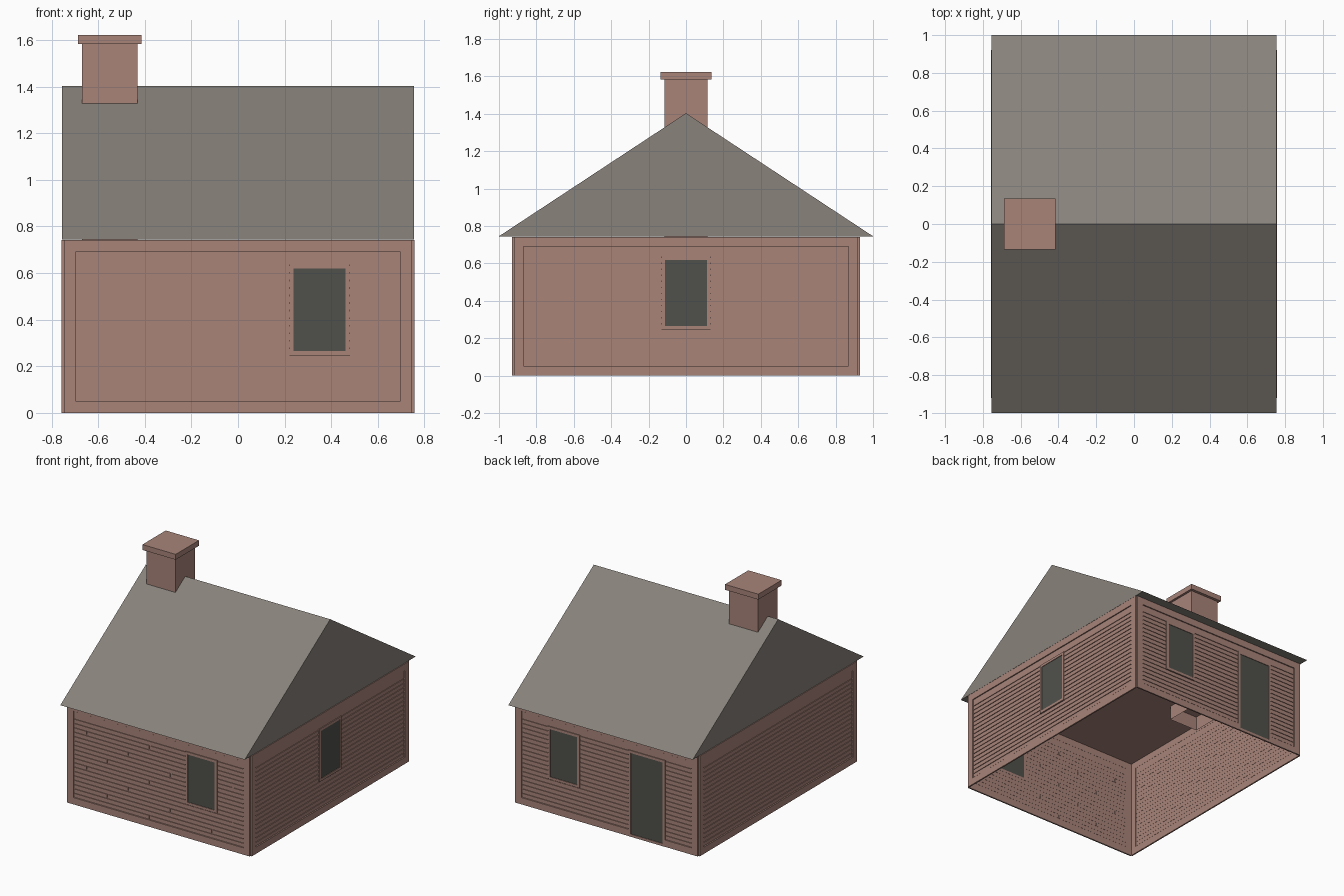
import bpy, bmesh
from math import radians
from mathutils import Matrix, Vector

if "Cube" in bpy.data.objects:
    bpy.data.objects.remove(bpy.data.objects["Cube"], do_unlink=True)


def material(name, srgb):
    m = bpy.data.materials.new(name)
    m.use_nodes = True
    c = [((v / 255 + 0.055) / 1.055) ** 2.4 for v in srgb] + [1.0]
    m.diffuse_color = c
    m.node_tree.nodes["Principled BSDF"].inputs["Base Color"].default_value = c
    return m


CLAY = material("clay_siding", (168, 132, 121))
GREY = material("grey_roofing", (136, 130, 123))
GLASS = material("dark_glass", (80, 81, 75))

HALF_X, HALF_Y, WALL_TOP = 0.747, 0.92, 0.742
TRIM, PLANK, EDGE = 0.01, 0.005, 0.05   # relief depths and trim width
ROW, ROW_START, ROWS, GAP = 0.0323, 0.055, 18, 0.007


def add_box(bm, lo, hi, open_bottom=False):
    lo, hi = Vector(lo), Vector(hi)
    mat = Matrix.Translation((lo + hi) / 2) @ Matrix.Diagonal((*(hi - lo), 1))
    verts = bmesh.ops.create_cube(bm, size=1, matrix=mat)["verts"]
    if open_bottom:
        faces = {f for v in verts for f in v.link_faces}
        bottom = min(faces, key=lambda f: f.calc_center_median().z)
        bmesh.ops.delete(bm, geom=[bottom], context="FACES_ONLY")


def finish(name, bm, mat, turn=0):
    bm.transform(Matrix.Rotation(radians(turn), 4, "Z"))
    me = bpy.data.meshes.new(name)
    bm.to_mesh(me)
    bm.free()
    me.materials.append(mat)
    ob = bpy.data.objects.new(name, me)
    bpy.context.collection.objects.link(ob)


def box_object(name, lo, hi, mat, open_bottom=False):
    bm = bmesh.new()
    add_box(bm, lo, hi, open_bottom)
    finish(name, bm, mat)


def plate(bm, dist, u0, u1, z0, z1, depth):
    """Plate on a front-facing wall plane that lies dist from the centre."""
    add_box(bm, (u0, -dist - depth, z0), (u1, -dist + 0.001, z1))


def border(bm, dist, u0, u1, z0, z1, w, depth):
    plate(bm, dist, u0, u0 + w, z0, z1, depth)
    plate(bm, dist, u1 - w, u1, z0, z1, depth)
    plate(bm, dist, u0 + w, u1 - w, z0, z0 + w, depth)
    plate(bm, dist, u0 + w, u1 - w, z1 - w, z1, depth)


def spans(u0, u1, cuts):
    """Split a run into the pieces left between the cuts."""
    for a, b in sorted(cuts):
        yield u0, a
        u0 = b
    yield u0, u1


def build_wall(name, turn, dist, half, openings, joints={}):
    # corner, top and bottom trim
    bm = bmesh.new()
    inner = half - EDGE
    for s in (-1, 1):
        a, b = sorted((s * inner, s * half))
        plate(bm, dist, a, b, 0, WALL_TOP, TRIM)
    plate(bm, dist, -inner, inner, 0.69, WALL_TOP, TRIM)
    doors = [(o[1], o[2]) for o in openings if o[3] == 0]
    for a, b in spans(-inner, inner, doors):
        plate(bm, dist, a, b, 0, EDGE, TRIM)
    finish(name + "_trim", bm, CLAY, turn)

    # horizontal planks, broken at openings and joints
    bm = bmesh.new()
    for r in range(ROWS):
        z0 = ROW_START + r * ROW
        mid = z0 + ROW / 2
        cuts = [(o[1], o[2]) for o in openings if o[3] < mid < o[4]]
        if r in joints:
            cuts.append((joints[r] - 0.004, joints[r] + 0.004))
        for a, b in spans(-inner + 0.003, inner - 0.003, cuts):
            plate(bm, dist, a, b, z0, z0 + ROW - GAP, PLANK)
    plate(bm, dist, -inner + 0.003, inner - 0.003, ROW_START + ROWS * ROW, 0.687, PLANK)
    finish(name + "_planks", bm, CLAY, turn)

    # windows and doors
    for label, u0, u1, z0, z1 in openings:
        bm = bmesh.new()
        border(bm, dist, u0, u1, z0, z1, 0.019, TRIM + 0.001)
        finish(f"{name}_{label}_frame", bm, CLAY, turn)
        bm = bmesh.new()
        plate(bm, dist, u0 + 0.019, u1 - 0.019, z0 + 0.019, z1 - 0.019, 0.007)
        finish(f"{name}_{label}_pane", bm, GLASS, turn)


# hollow house body, open underneath
box_object("house_shell", (-HALF_X, -HALF_Y, 0), (HALF_X, HALF_Y, WALL_TOP), CLAY, True)

front_joints = {0: -0.075, 1: 0.435, 2: -0.42, 3: 0.095, 4: 0.605, 5: -0.25, 7: -0.59,
                8: -0.075, 10: -0.42, 11: 0.095, 12: 0.605, 13: -0.25, 15: -0.59, 16: -0.075}
build_wall("front_wall", 0, HALF_Y, HALF_X,
           [("window", 0.22, 0.48, 0.247, 0.638)], front_joints)
build_wall("left_wall", 90, HALF_X, HALF_Y, [("window", -0.13, 0.13, 0.247, 0.638)])
build_wall("back_wall", 180, HALF_Y, HALF_X,
           [("window", -0.48, -0.22, 0.247, 0.638), ("door", 0.18, 0.48, 0, 0.638)])
build_wall("right_wall", 270, HALF_X, HALF_Y, [])

# gabled roof: triangle pushed along the ridge
bm = bmesh.new()
profile = [bm.verts.new((-0.755, y, z)) for y, z in ((-1, 0.745), (1, 0.745), (0, 1.403))]
face = bm.faces.new(profile)
out = bmesh.ops.extrude_face_region(bm, geom=[face])["geom"]
bmesh.ops.translate(bm, vec=(1.51, 0, 0), verts=[g for g in out if isinstance(g, bmesh.types.BMVert)])
if not any(len(f.verts) == 3 and f.calc_center_median().x < 0 for f in bm.faces):
    bm.faces.new(profile)
bmesh.ops.recalc_face_normals(bm, faces=bm.faces)
finish("roof", bm, GREY)

# chimney shaft, open below the ceiling, and its cap
box_object("chimney_shaft", (-0.67, -0.115, 0.635), (-0.432, 0.115, 1.582), CLAY, True)
box_object("chimney_cap", (-0.687, -0.136, 1.582), (-0.415, 0.136, 1.622), CLAY)
